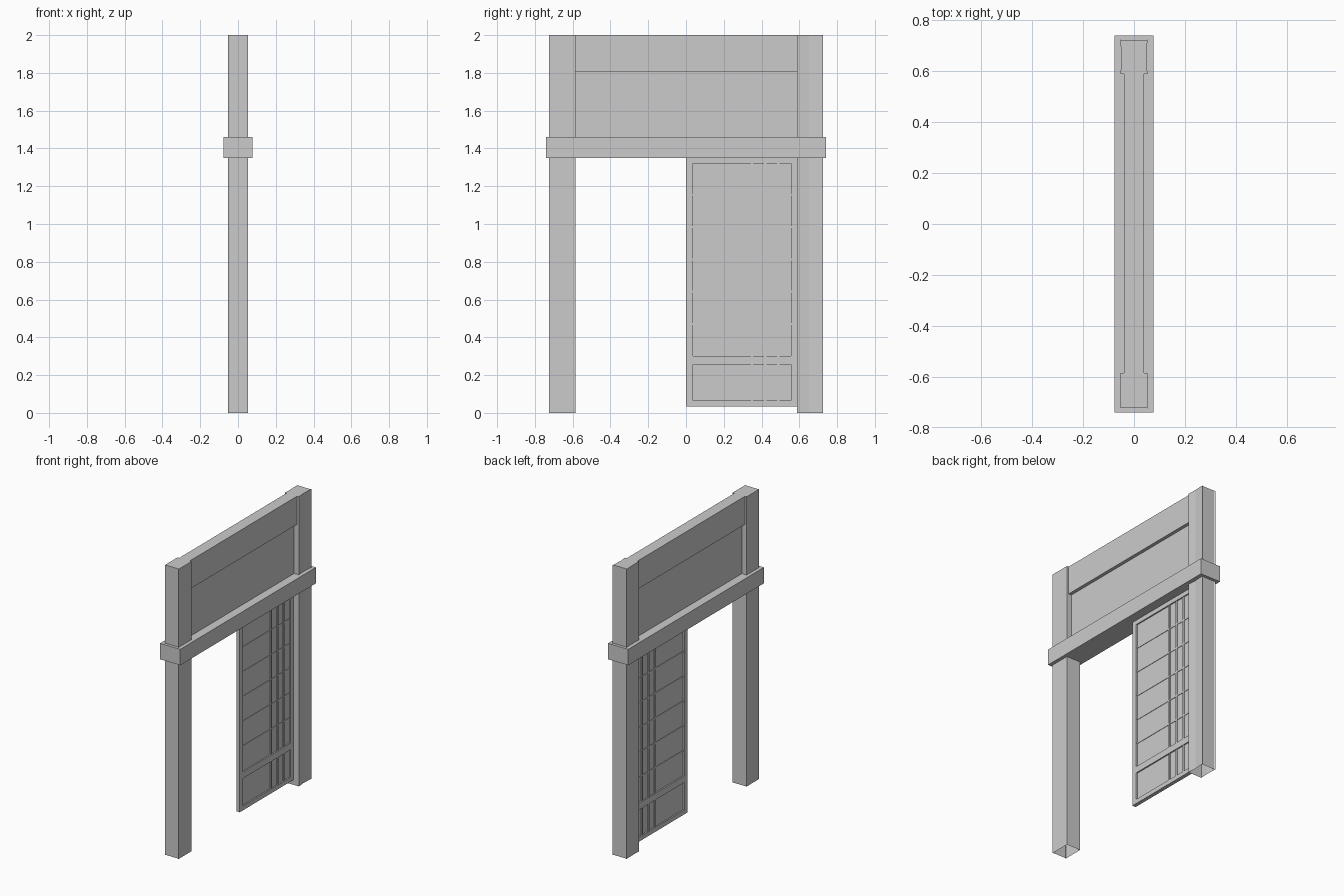
import bpy, bmesh

if "Cube" in bpy.data.objects:
    bpy.data.objects.remove(bpy.data.objects["Cube"])


def box(name, lo, hi):
    """Axis-aligned box between two corners."""
    bm = bmesh.new()
    bmesh.ops.create_cube(bm, size=1)
    for v in bm.verts:
        for i in range(3):
            v.co[i] = (lo[i] + hi[i]) / 2 + v.co[i] * (hi[i] - lo[i])
    return finish(name, bm)


def finish(name, bm):
    mesh = bpy.data.meshes.new(name)
    bm.to_mesh(mesh)
    bm.free()
    obj = bpy.data.objects.new(name, mesh)
    bpy.context.collection.objects.link(obj)
    return obj


def post(name, outline, height):
    """Hollow-bottomed post: extruded outline, open at the ground."""
    bm = bmesh.new()
    base = bm.faces.new([bm.verts.new((x, y, 0)) for x, y in outline])
    top = bmesh.ops.extrude_face_region(bm, geom=[base], use_keep_orig=True)
    for v in top["geom"]:
        if isinstance(v, bmesh.types.BMVert):
            v.co.z = height
    bmesh.ops.delete(bm, geom=[base], context="FACES_ONLY")
    bmesh.ops.recalc_face_normals(bm, faces=bm.faces[:])
    return finish(name, bm)


# Two posts, the rear one slightly pinched on its sides
post("front_post", [(-0.053, -0.723), (-0.045, -0.72), (0.045, -0.72),
                    (0.053, -0.725), (0.053, -0.585), (-0.053, -0.585)], 2.0)
post("rear_post", [(-0.053, 0.588), (0.053, 0.588), (0.048, 0.65), (0.053, 0.725),
                   (0.045, 0.72), (-0.045, 0.72), (-0.053, 0.725), (-0.05, 0.64)], 2.0)

# Cross beam and the wall above it
box("cross_beam", (-0.077, -0.74, 1.35), (0.077, 0.74, 1.46))
box("top_beam", (-0.04, -0.59, 1.805), (0.04, 0.59, 2.0))
box("wall_panel", (-0.017, -0.59, 1.455), (0.017, 0.59, 1.81))

# Sliding door: frame
T = 0.013
Y0, Y1, Z0, Z1 = 0.0, 0.587, 0.035, 1.355
box("door_stile_inner", (-T, Y0, Z0), (T, 0.037, Z1))
box("door_stile_outer", (-T, 0.555, Z0), (T, Y1, Z1))
for name, a, b in (("bottom", Z0, 0.065), ("middle", 0.255, 0.30), ("top", 1.32, Z1)):
    box(f"door_rail_{name}", (-T, 0.037, a), (T, 0.555, b))

# Door infill sheet and lattice bars
box("door_sheet", (-0.004, 0.03, 0.05), (0.004, 0.56, 1.34))
for i, y in enumerate((0.35, 0.42, 0.488)):
    for part, a, b in (("lower", 0.065, 0.255), ("upper", 0.30, 1.32)):
        box(f"door_upright_{part}_{i}", (-0.010, y - 0.006, a), (0.010, y + 0.006, b))
for i in range(1, 6):
    z = 0.30 + 0.171 * i
    box(f"door_crossbar_{i}", (-0.007, 0.037, z - 0.005), (0.007, 0.555, z + 0.005))
